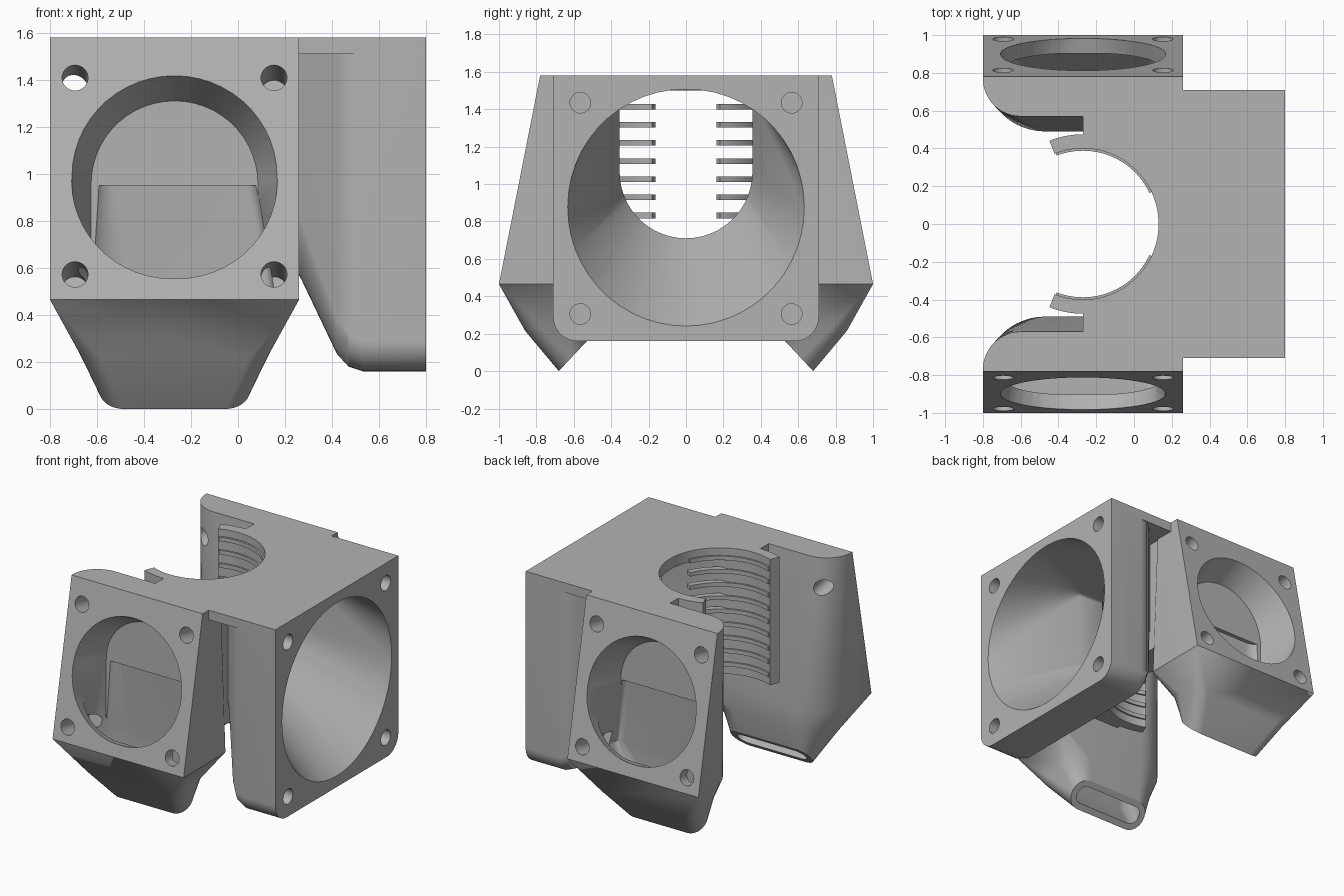
import bpy, bmesh, math
from mathutils import Vector as V

cube = bpy.data.objects.get("Cube")
if cube:
    bpy.data.objects.remove(cube, do_unlink=True)

grey = bpy.data.materials.new("plain grey")
grey.use_nodes = True
colour = (0.45, 0.45, 0.45, 1)
grey.diffuse_color = colour
grey.node_tree.nodes["Principled BSDF"].inputs["Base Color"].default_value = colour

TOP = 1.58      # height of the flat top
CX = -0.27      # axis of the bore and of both side fans
BORE = 0.40
STEPS = 14      # points per rounded corner


def ring(o, u, v, radii=(0, 0, 0, 0)):
    """Rounded rectangle from corner o along u and v; radii start at the far corner."""
    o, u, v = V(o), V(u), V(v)
    lu, lv = u.length, v.length
    u, v = u.normalized(), v.normalized()
    signs = ((1, 1), (0, 1), (0, 0), (1, 0))
    pts = []
    for i, ((a, b), r) in enumerate(zip(signs, radii)):
        cu = lu - r if a else r
        cv = lv - r if b else r
        for k in range(STEPS):
            t = (i + k / (STEPS - 1)) * math.pi / 2
            pts.append(o + u * (cu + r * math.cos(t)) + v * (cv + r * math.sin(t)))
    return pts


def circle(c, u, v, r):
    u, v = V(u).normalized() * r, V(v).normalized() * r
    return ring(V(c) - u - v, u * 2, v * 2, (r,) * 4)


def loft(name, rings, side=1):
    """Closed skin through matching rings; side=-1 mirrors it in y."""
    bm = bmesh.new()
    rows = [[bm.verts.new((p.x, p.y * side, p.z)) for p in r] for r in rings]
    n = len(rows[0])
    for a, b in zip(rows, rows[1:]):
        for i in range(n):
            j = (i + 1) % n
            bm.faces.new((a[i], a[j], b[j], b[i]))
    bm.faces.new(rows[0])
    bm.faces.new(rows[-1])
    bmesh.ops.remove_doubles(bm, verts=bm.verts, dist=1e-5)
    bmesh.ops.recalc_face_normals(bm, faces=bm.faces)
    me = bpy.data.meshes.new(name)
    bm.to_mesh(me)
    bm.free()
    me.materials.append(grey)
    ob = bpy.data.objects.new(name, me)
    bpy.context.collection.objects.link(ob)
    return ob


def prism(name, pts, z0, z1):
    return loft(name, [[V((x, y, z)) for x, y in pts] for z in (z0, z1)])


def arc(r, a0, a1, n=48):
    angles = [math.radians(a0 + (a1 - a0) * i / n) for i in range(n + 1)]
    return [(CX + r * math.cos(a), r * math.sin(a)) for a in angles]


def section(x0, x1, outer, inner, radii):
    """Duct section between an outer and an inner (y, z) point."""
    a, b = V((0, *outer)), V((0, *inner))
    return ring(a + V((x0, 0, 0)), (x1 - x0, 0, 0), b - a, radii)


def combine(body, tools, operation):
    for tool in tools:
        tool.hide_render = True
        m = body.modifiers.new(tool.name, "BOOLEAN")
        m.object, m.operation, m.solver = tool, operation, "EXACT"
    graph = bpy.context.evaluated_depsgraph_get()
    mesh = bpy.data.meshes.new_from_object(body.evaluated_get(graph))
    body.modifiers.clear()
    body.data = mesh
    for tool in tools:
        bpy.data.objects.remove(tool, do_unlink=True)


# Core: block around the bore with two curved clip arms
LIP = 112
body = prism("duct_body",
             [(0.25, 0.57), (CX, 0.57)] + arc(0.475, 90, LIP, 10)
             + arc(BORE, LIP, -LIP, 80) + arc(0.475, -LIP, -90, 10)
             + [(CX, -0.57), (0.25, -0.57)], 0.66, TOP)

# Top plate and large fan box narrowing towards the core
plate = loft("top_plate", [ring((x, -0.71, 1.51), (0, 1.42, 0), (0, 0, TOP - 1.51))
                           for x in (0.16, 0.8)])
box_rings = []
for x, w, z, r in ((0.8, 0.71, 0.16, 0.13), (0.53, 0.71, 0.16, 0.13),
                   (0.47, 0.70, 0.18, 0.14), (0.42, 0.66, 0.235, 0.15),
                   (0.27, 0.49, 0.55, 0.25), (0.2, 0.43, 0.67, 0.3)):
    box_rings.append(ring((x, -w, z), (0, 2 * w, 0), (0, 0, 1.55 - z), (0, 0, r, r)))
parts = [plate, loft("large_fan_box", box_rings)]

# Side ducts: tilted fan mount running down into a slot nozzle
duct = [section(-0.8, 0.26, (-0.78, TOP), (-0.57, TOP), (0, 0.2, 0, 0)),
        section(-0.8, 0.26, (-1, 0.465), (-0.49, 0.465), (0.04, 0.33, 0, 0)),
        section(-0.675, 0.135, (-0.86, 0.215), (-0.5, 0.32), (0.16, 0.2, 0.09, 0.09)),
        section(-0.59, 0.05, (-0.68, 0), (-0.53, 0.16), (0.105,) * 4)]
for side in (1, -1):
    parts.append(loft("side_duct", duct, side))
combine(body, parts, "UNION")

# Bore and large fan funnel
X, Y, Z = V((1, 0, 0)), V((0, 1, 0)), V((0, 0, 1))
cuts = [prism("bore_cut", arc(BORE, 0, 357, 119), 0.6, 1.7)]
window = [ring((x, -0.355, 0.71), Y * 0.71, Z * 0.79, (0.02, 0.02, 0.355, 0.355))
          for x in (0.2, -0.15)]
cuts.append(loft("funnel_cut", [circle((0.81, 0, 0.87), Y, Z, 0.637)] + window))
for sy in (-1, 1):
    for sz in (-1, 1):
        cuts.append(loft("box_screw_cut", [
            circle((x, sy * 0.565, 0.87 + sz * 0.565), Y, Z, 0.055) for x in (0.85, 0.5)]))

# Side fan openings, hollow ducts and screw holes
up = V((0, 0.22, 1.115)).normalized()
inward = V((0, up.z, -up.y))
centre = V((CX, -0.896, 0.99))
beyond = V((0, 0.73, -0.685)) * 0.02
opening = [circle(centre - inward * 0.02, X, up, 0.442),
           ring((-0.625, -0.63, 0.45), X * 0.71, Z * 0.86, (0.354, 0.354, 0.1, 0.1))]
tip = section(-0.545, 0.005, (-0.649, 0.033), (-0.561, 0.127), (0.062,) * 4)
hollow = [section(-0.62, 0.08, (-0.80, 0.95), (-0.60, 0.95), (0.05, 0.1, 0, 0)),
          section(-0.70, 0.16, (-0.92, 0.465), (-0.56, 0.465), (0.05, 0.25, 0.05, 0.05)),
          section(-0.62, 0.08, (-0.80, 0.235), (-0.55, 0.31), (0.1, 0.12, 0.08, 0.08)),
          tip, [p + beyond for p in tip]]
for side in (1, -1):
    cuts.append(loft("fan_opening_cut", opening, side))
    cuts.append(loft("duct_hollow_cut", hollow, side))
    for sx in (-1, 1):
        for sz in (-1, 1):
            hole = centre + X * sx * 0.423 + up * sz * 0.426
            cuts.append(loft("fan_screw_cut", [
                circle(hole + inward * d, X, up, 0.055) for d in (-0.06, 0.33)], side))
combine(body, cuts, "DIFFERENCE")

# Thin cooling ridges inside the clip arms
ridges = []
for i in range(9):
    z = 0.72 + i * 0.097
    for a0, a1 in ((25, LIP - 1), (1 - LIP, -25)):
        strip = arc(BORE - 0.012, a0, a1, 24) + arc(BORE + 0.03, a1, a0, 24)
        ridges.append(prism("cooling_ridge", strip, z, z + 0.03))

for ob in [body] + ridges:
    bpy.ops.object.select_all(action="DESELECT")
    ob.select_set(True)
    bpy.context.view_layer.objects.active = ob
    bpy.ops.object.shade_smooth_by_angle(angle=math.radians(30))
